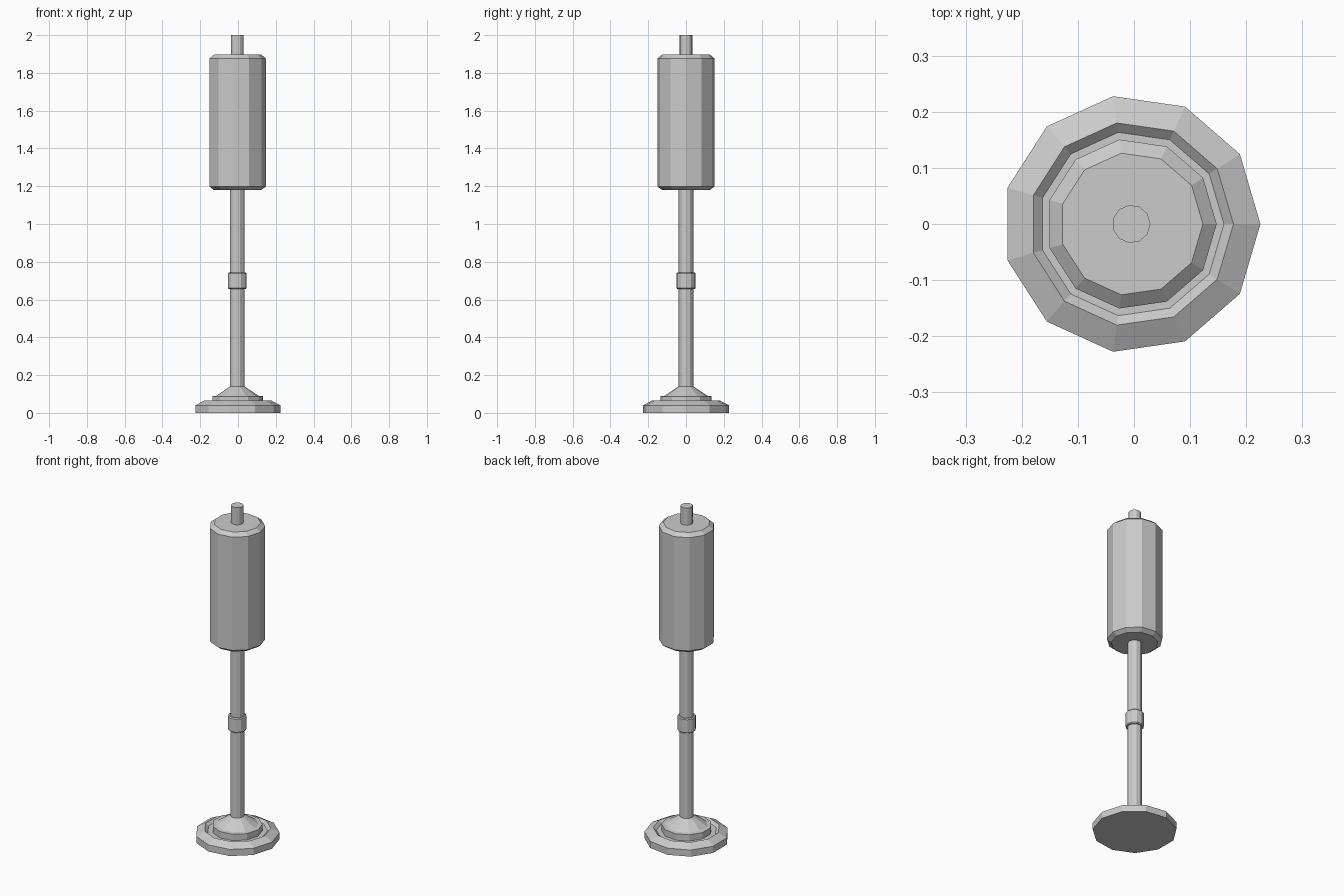
import bpy, bmesh, math

if "Cube" in bpy.data.objects:
    bpy.data.objects.remove(bpy.data.objects["Cube"])

SIDES = 11
AXIS_X = -0.0047   # an odd-sided polygon needs a small shift to be centred


def lathe(name, profile):
    """Spin a (radius, height) profile into a flat-faced closed solid."""
    bm = bmesh.new()
    rings = []
    for r, z in profile:
        rings.append([bm.verts.new((AXIS_X + r * math.cos(2 * math.pi * i / SIDES),
                                    r * math.sin(2 * math.pi * i / SIDES), z))
                      for i in range(SIDES)])
    for low, high in zip(rings, rings[1:]):
        for i in range(SIDES):
            j = (i + 1) % SIDES
            bm.faces.new((low[i], low[j], high[j], high[i]))
    bm.faces.new(rings[0][::-1])
    bm.faces.new(rings[-1])
    mesh = bpy.data.meshes.new(name)
    bm.to_mesh(mesh)
    bm.free()
    obj = bpy.data.objects.new(name, mesh)
    bpy.context.collection.objects.link(obj)
    return obj


# Foot: rim, sloped shoulder, shallow groove, then a cone up to the pole
lathe("base", [(0.23, 0), (0.23, 0.04), (0.182, 0.065), (0.165, 0.05),
               (0.137, 0.05), (0.137, 0.088), (0.115, 0.09), (0.039, 0.14)])

# Pole and its collar
lathe("pole", [(0.039, 0.138), (0.039, 1.182)])
lathe("collar", [(0.046, 0.655), (0.051, 0.66), (0.051, 0.738), (0.046, 0.743)])

# Chamfered drum and the stub on top
lathe("drum", [(0.1275, 1.18), (0.152, 1.198), (0.152, 1.877), (0.1275, 1.897)])
lathe("top_stub", [(0.034, 1.895), (0.034, 2.0)])
